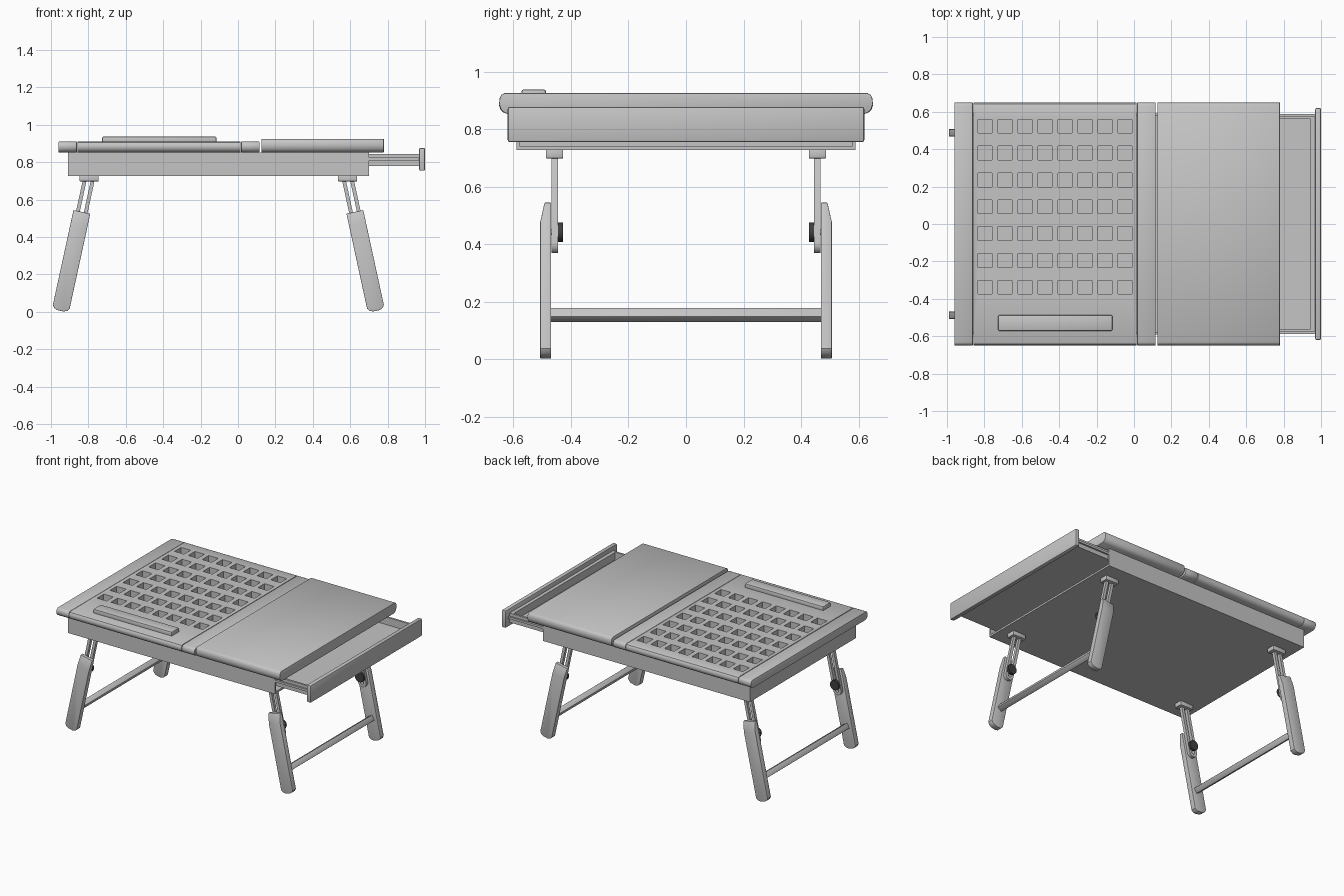
import bpy, bmesh, math
from mathutils import Matrix, Vector

if "Cube" in bpy.data.objects:
    bpy.data.objects.remove(bpy.data.objects["Cube"], do_unlink=True)


def material(name, value):
    mat = bpy.data.materials.new(name)
    mat.use_nodes = True
    colour = (value, value, value, 1)
    mat.diffuse_color = colour
    mat.node_tree.nodes["Principled BSDF"].inputs["Base Color"].default_value = colour
    return mat


grey = material("light grey", 0.56)
dark = material("dark grey", 0.05)


def add(name, bm, mat=grey, bevel=0):
    bmesh.ops.recalc_face_normals(bm, faces=bm.faces)
    mesh = bpy.data.meshes.new(name)
    bm.to_mesh(mesh)
    bm.free()
    obj = bpy.data.objects.new(name, mesh)
    bpy.context.collection.objects.link(obj)
    mesh.materials.append(mat)
    bpy.ops.object.select_all(action="DESELECT")
    obj.select_set(True)
    bpy.context.view_layer.objects.active = obj
    if bevel:
        mod = obj.modifiers.new("soft edges", "BEVEL")
        mod.width, mod.segments = bevel, 2
        mod.limit_method, mod.angle_limit = "ANGLE", math.radians(50)
        bpy.ops.object.modifier_apply(modifier=mod.name)
    bpy.ops.object.shade_smooth_by_angle(angle=math.radians(32))
    return obj


def put_box(bm, x, y, z):
    size = Matrix.Diagonal((x[1] - x[0], y[1] - y[0], z[1] - z[0], 1))
    centre = Matrix.Translation((sum(x) / 2, sum(y) / 2, sum(z) / 2))
    bmesh.ops.create_cube(bm, size=1, matrix=centre @ size)


def box(name, x, y, z, bevel=0):
    bm = bmesh.new()
    put_box(bm, x, y, z)
    return add(name, bm, bevel=bevel)


def prism(points, lo, hi, axis):
    """Extrude a closed outline along x (points are y, z) or y (points are x, z)."""
    bm = bmesh.new()
    place = (lambda p, t: (t, *p)) if axis == "x" else (lambda p, t: (p[0], t, p[1]))
    rings = [[bm.verts.new(place(p, t)) for p in points] for t in (lo, hi)]
    for ring in rings:
        bm.faces.new(ring)
    for i in range(len(points)):
        j = (i + 1) % len(points)
        bm.faces.new((rings[0][i], rings[0][j], rings[1][j], rings[1][i]))
    return bm


def stadium(radius, low, high, steps=8):
    top = [(radius * math.cos(math.pi * i / steps), high + radius * math.sin(math.pi * i / steps))
           for i in range(steps + 1)]
    return top + [(-x, low + high - z) for x, z in top]


# Hollow base with an open drawer side
wall = 0.013
bottom, rim = 0.727, 0.853
box("base_floor", (-0.91, 0.7), (-0.59, 0.59), (bottom, bottom + wall))
box("base_left_wall", (-0.91, -0.91 + wall), (-0.59, 0.59), (bottom, rim))
for side, s in (("front", -1), ("back", 1)):
    box("base_%s_wall" % side, (-0.91, 0.7), sorted((s * 0.59, s * (0.59 - wall))), (bottom, rim))


# Top panels with rounded front and back edges
def panel(name, x0, x1, top, bevel=0.003):
    h = top - rim
    edge = [(0.622, 0), (0.636, 0.1), (0.645, 0.25), (0.65, 0.5), (0.648, 0.75), (0.642, 0.92), (0.632, 1)]
    half = [(y, rim + h * t) for y, t in edge]
    outline = half + [(-y, z) for y, z in reversed(half)]
    return add(name, prism(outline, x0, x1, "x"), bevel=bevel)


panel("left_end_strip", -0.96, -0.862, 0.91)
grille = panel("grille_panel", -0.859, 0.014, 0.91, 0)
panel("middle_strip", 0.017, 0.115, 0.91)
panel("plain_panel", 0.125, 0.78, 0.925)

# Square vent holes
bm = bmesh.new()
for col in range(8):
    for row in range(7):
        x, y = -0.797 + col * 0.107, 0.523 - row * 0.1435
        put_box(bm, (x - 0.037, x + 0.037), (y - 0.037, y + 0.037), (0.8, 1))
cutter = add("vent_cutter", bm)
cutter.hide_render = True
cut = grille.modifiers.new("vents", "BOOLEAN")
cut.operation, cut.solver, cut.object = "DIFFERENCE", "EXACT", cutter
bpy.context.view_layer.objects.active = grille
bpy.ops.object.modifier_apply(modifier=cut.name)
bpy.data.objects.remove(cutter, do_unlink=True)

box("book_stop", (-0.727, -0.115), (-0.572, -0.487), (0.9, 0.938), 0.008)

# Drawer tray pulled out on one end
low, high = 0.78, 0.845
box("drawer_floor", (0.14, 0.97), (-0.576, 0.576), (low, low + 0.012))
box("drawer_inner_end", (0.14, 0.155), (-0.576, 0.576), (low, high))
box("drawer_outer_end", (0.945, 0.97), (-0.576, 0.576), (low, high))
for side, s in (("front", -1), ("back", 1)):
    box("drawer_%s_side" % side, (0.14, 0.97), sorted((s * 0.562, s * 0.576)), (low, high))
    box("drawer_%s_rail" % side, (0.7, 0.97), sorted((s * 0.575, s * 0.588)), (0.81, 0.825))
box("drawer_face", (0.969, 1.0), (-0.62, 0.62), (0.755, 0.877), 0.007)

# Telescoping legs, built upright and then tilted outwards
mid = -0.105
tilt = math.radians(-12.25)


def place(bm, sx, sy, turn=tilt, up=0.0):
    m = (Matrix.Translation((mid, 0, 0)) @ Matrix.Diagonal((sx, sy, 1, 1))
         @ Matrix.Translation((0.845, 0, 0.004)) @ Matrix.Rotation(tilt, 4, "Y")
         @ Matrix.Translation((0, 0, up)) @ Matrix.Rotation(turn - tilt, 4, "Y"))
    bmesh.ops.transform(bm, matrix=m, verts=bm.verts)
    return bm


for end, sx in (("right", -1), ("left", 1)):
    for side, sy in (("front", -1), ("back", 1)):
        tag = "%s_%s" % (side, end)

        # Lower leg: rounded foot, outer face tapered near the top
        foot = [(0.046, 0.024), (0.036, 0.01), (0.018, 0.002)]
        outline = foot + [(-x, z) for x, z in reversed(foot)] + [(-0.046, 0.543), (0.046, 0.543)]
        bm = prism(outline, 0.469, 0.507, "y")
        cut = bmesh.ops.bisect_plane(bm, geom=bm.verts[:] + bm.edges[:] + bm.faces[:],
                                     plane_co=Vector((0, 0.507, 0.475)),
                                     plane_no=Vector((0, 0.068, 0.015)), clear_outer=True)
        bmesh.ops.holes_fill(bm, edges=[e for e in cut["geom_cut"] if isinstance(e, bmesh.types.BMEdge)])
        add("lower_leg_" + tag, place(bm, sx, sy), bevel=0.002)

        # Slotted slider
        bm = bmesh.new()
        loops = [[[bm.verts.new((x, y, z)) for x, z in stadium(r, 0.404, 0.71)] for r in (0.031, 0.011)]
                 for y in (0.445, 0.467)]
        (a, b), (c, d) = loops
        for p, q in ((a, b), (c, d), (a, c), (b, d)):
            for i in range(len(p)):
                j = (i + 1) % len(p)
                bm.faces.new((p[i], p[j], q[j], q[i]))
        add("slider_" + tag, place(bm, sx, sy))

        # Clamping knob and its bolt
        for name, radius, lo, hi, mat in (("knob_", 0.034, 0.427, 0.446, dark), ("bolt_", 0.01, 0.44, 0.475, grey)):
            bm = bmesh.new()
            bmesh.ops.create_cone(bm, cap_ends=True, segments=24, radius1=radius, radius2=radius, depth=hi - lo,
                                  matrix=Matrix.Translation((0, (lo + hi) / 2, 0.448)) @ Matrix.Rotation(math.pi / 2, 4, "X"))
            add(name + tag, place(bm, sx, sy), mat)

        # Bracket under the base
        x = mid + sx * 0.691
        box("bracket_" + tag, (x - 0.051, x + 0.051), sorted((sy * 0.427, sy * 0.487)), (0.698, 0.73), 0.003)

    # Cross bar between the two legs of one end
    bm = bmesh.new()
    put_box(bm, (-0.019, 0.019), (-0.472, 0.472), (-0.019, 0.019))
    add("cross_bar_" + end, place(bm, sx, 1, math.radians(-32), 0.153), bevel=0.003)
